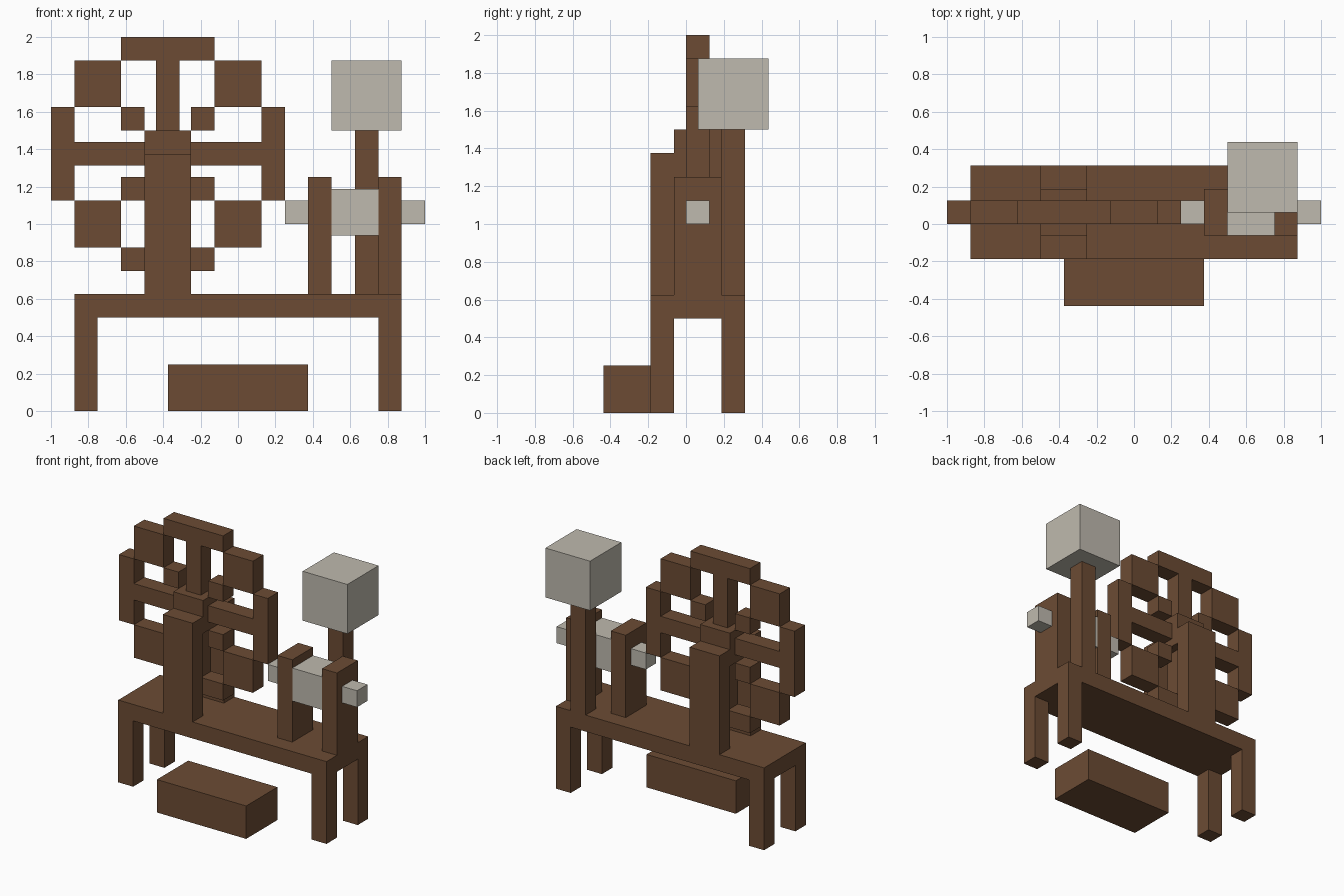
import bpy

cube = bpy.data.objects.get("Cube")
if cube:
    bpy.data.objects.remove(cube, do_unlink=True)

U = 1 / 16  # all parts sit on a sixteenth grid


def material(name, colour):
    m = bpy.data.materials.new(name)
    m.use_nodes = True
    m.diffuse_color = colour
    bsdf = next(n for n in m.node_tree.nodes if n.type == 'BSDF_PRINCIPLED')
    bsdf.inputs["Base Color"].default_value = colour
    bsdf.inputs["Roughness"].default_value = 0.9
    return m


wood = material("brown wood", (0.15, 0.071, 0.034, 1))
wool = material("pale wool", (0.52, 0.49, 0.425, 1))


def box(name, x, y, z, mat=wood):
    """Box spanning the (min, max) pairs x, y, z in grid units."""
    bpy.ops.mesh.primitive_cube_add(size=1)
    ob = bpy.context.object
    ob.name = name
    for v in ob.data.vertices:
        v.co = [U * (a + (b - a) * (c + 0.5)) for (a, b), c in zip((x, y, z), v.co)]
    ob.data.materials.append(mat)
    return ob


# Bench, legs and treadle
FRONT, MID, REAR = (-3, -1), (-1, 3), (3, 5)
box("bench_top", (-14, 14), (-3, 5), (8, 10))
for side, x in (("right", (-14, -12)), ("left", (12, 14))):
    for end, y in (("front", FRONT), ("rear", REAR)):
        box(f"{end}_{side}_leg", x, y, (0, 8))
box("treadle", (-6, 6), (-7, -1), (0, 4))

# Wheel supports and hub
CX, CZ = -6, 22
for end, y in (("front", FRONT), ("rear", REAR)):
    box(f"{end}_wheel_support", (CX - 2, CX + 2), y, (10, CZ))
box("wheel_hub", (CX - 2, CX + 2), MID, (CZ - 2, CZ + 2))


# Wheel pieces, placed by offsets from the hub
def wheel_part(name, x, z):
    box(name, (CX + x[0], CX + x[1]), (0, 2), (CZ + z[0], CZ + z[1]))


def span(s, a, b):
    return (a, b) if s > 0 else (-b, -a)


for s in (-1, 1):
    wheel_part("wheel_rim_side", span(s, 8, 10), (-4, 4))
    wheel_part("wheel_rim_end", (-4, 4), span(s, 8, 10))
    wheel_part("wheel_spoke_across", span(s, 2, 8), (-1, 1))
    wheel_part("wheel_spoke_upright", (-1, 1), span(s, 2, 8))
    for t in (-1, 1):
        wheel_part("wheel_rim_corner", span(s, 4, 8), span(t, 4, 8))
        wheel_part("wheel_inner_block", span(s, 2, 4), span(t, 2, 4))

# Bobbin held between two posts
box("inner_bobbin_post", (6, 8), MID, (10, 20))
box("outer_bobbin_post", (12, 14), MID, (10, 20))
box("bobbin", (8, 12), MID, (15, 19), wool)
box("inner_spindle_end", (4, 6), (0, 2), (16, 18), wool)
box("outer_spindle_end", (14, 16), (0, 2), (16, 18), wool)

# Distaff with its wool bundle
box("distaff_post", (10, 12), REAR, (10, 24))
box("wool_bundle", (8, 14), (1, 7), (24, 30), wool)
